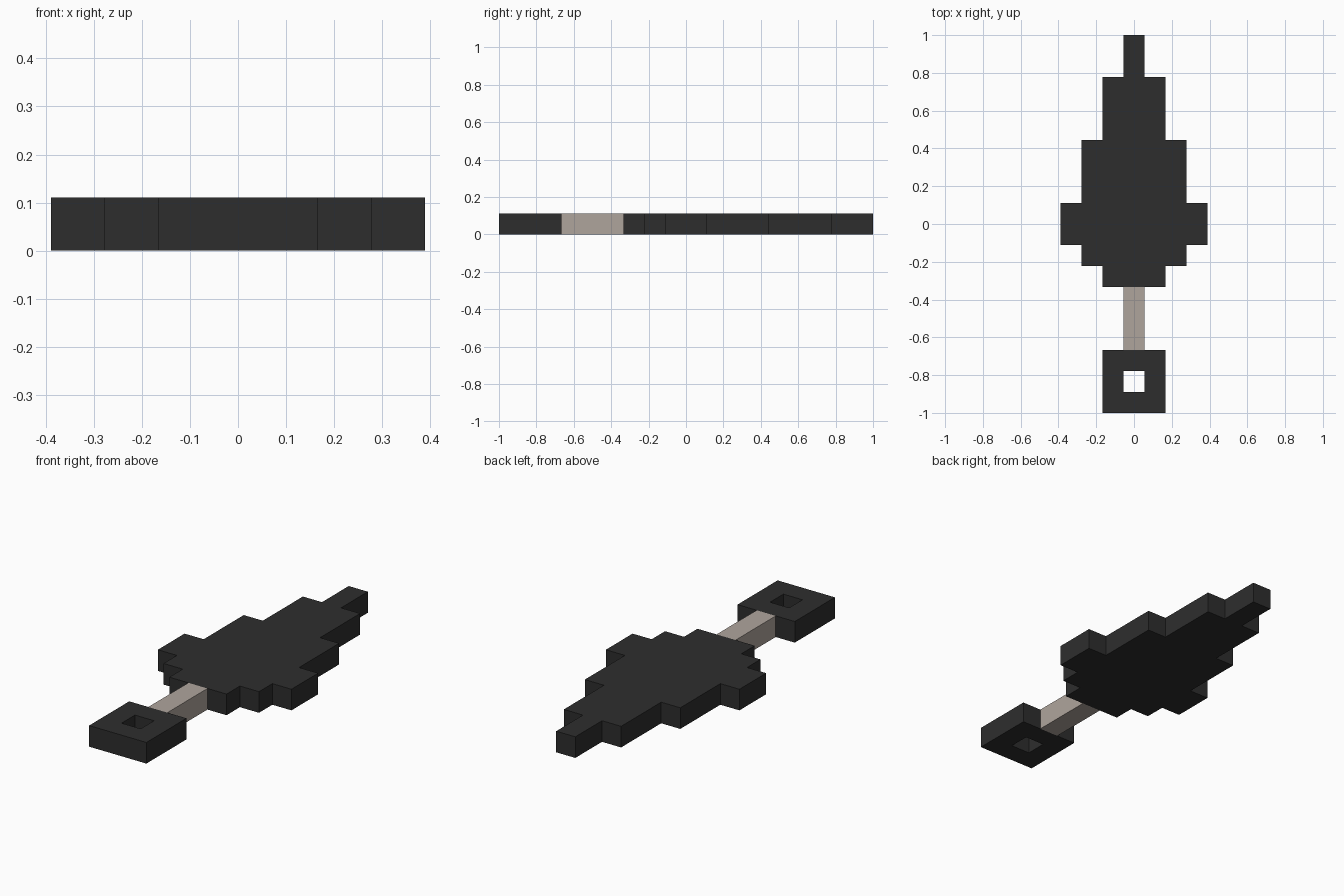
import bpy, bmesh

if "Cube" in bpy.data.objects:
    bpy.data.objects.remove(bpy.data.objects["Cube"])

U = 1 / 9  # one grid cell; the model is 18 cells long, 1 thick


def material(name, rgb):
    m = bpy.data.materials.new(name)
    m.diffuse_color = (*rgb, 1)
    m.use_nodes = True
    m.node_tree.nodes["Principled BSDF"].inputs["Base Color"].default_value = m.diffuse_color
    return m


DARK = material("dark_stone", (0.027, 0.027, 0.027))
GRIP = material("pale_wood", (0.43, 0.375, 0.335))


def finish(name, bm, mat):
    bmesh.ops.recalc_face_normals(bm, faces=bm.faces)
    me = bpy.data.meshes.new(name)
    bm.to_mesh(me)
    bm.free()
    me.materials.append(mat)
    ob = bpy.data.objects.new(name, me)
    bpy.context.collection.objects.link(ob)


def slab(name, outline, mat):
    """Extrude a flat outline (in cells) up by one cell."""
    bm = bmesh.new()
    face = bm.faces.new([bm.verts.new((x * U, y * U, 0)) for x, y in outline])
    ext = bmesh.ops.extrude_face_region(bm, geom=[face], use_keep_orig=True)
    top = [g for g in ext["geom"] if isinstance(g, bmesh.types.BMVert)]
    bmesh.ops.translate(bm, verts=top, vec=(0, 0, U))
    finish(name, bm, mat)


def rect(half, y0, y1):
    return [(-half, y0), (half, y0), (half, y1), (-half, y1)]


# Blade: stepped half-widths (half width, y start, y end), mirrored in x
steps = [(1.5, -3, -2), (2.5, -2, -1), (3.5, -1, 1),
         (2.5, 1, 4), (1.5, 4, 7), (0.5, 7, 9)]
right = [p for w, y0, y1 in steps for p in ((w, y0), (w, y1))]
slab("blade", right + [(-x, y) for x, y in reversed(right)], DARK)

# Grip
slab("grip", rect(0.5, -6, -3), GRIP)

# Pommel: square ring with a square hole right through
bm = bmesh.new()
loops = [[bm.verts.new((x * U, y * U, z)) for x, y in pts]
         for pts, z in ((rect(1.5, -9, -6), 0), (rect(1.5, -9, -6), U),
                        (rect(0.5, -8, -7), U), (rect(0.5, -8, -7), 0))]
for k in range(4):
    a, b = loops[k], loops[(k + 1) % 4]
    for i in range(4):
        j = (i + 1) % 4
        bm.faces.new((a[i], a[j], b[j], b[i]))
finish("pommel_ring", bm, DARK)
